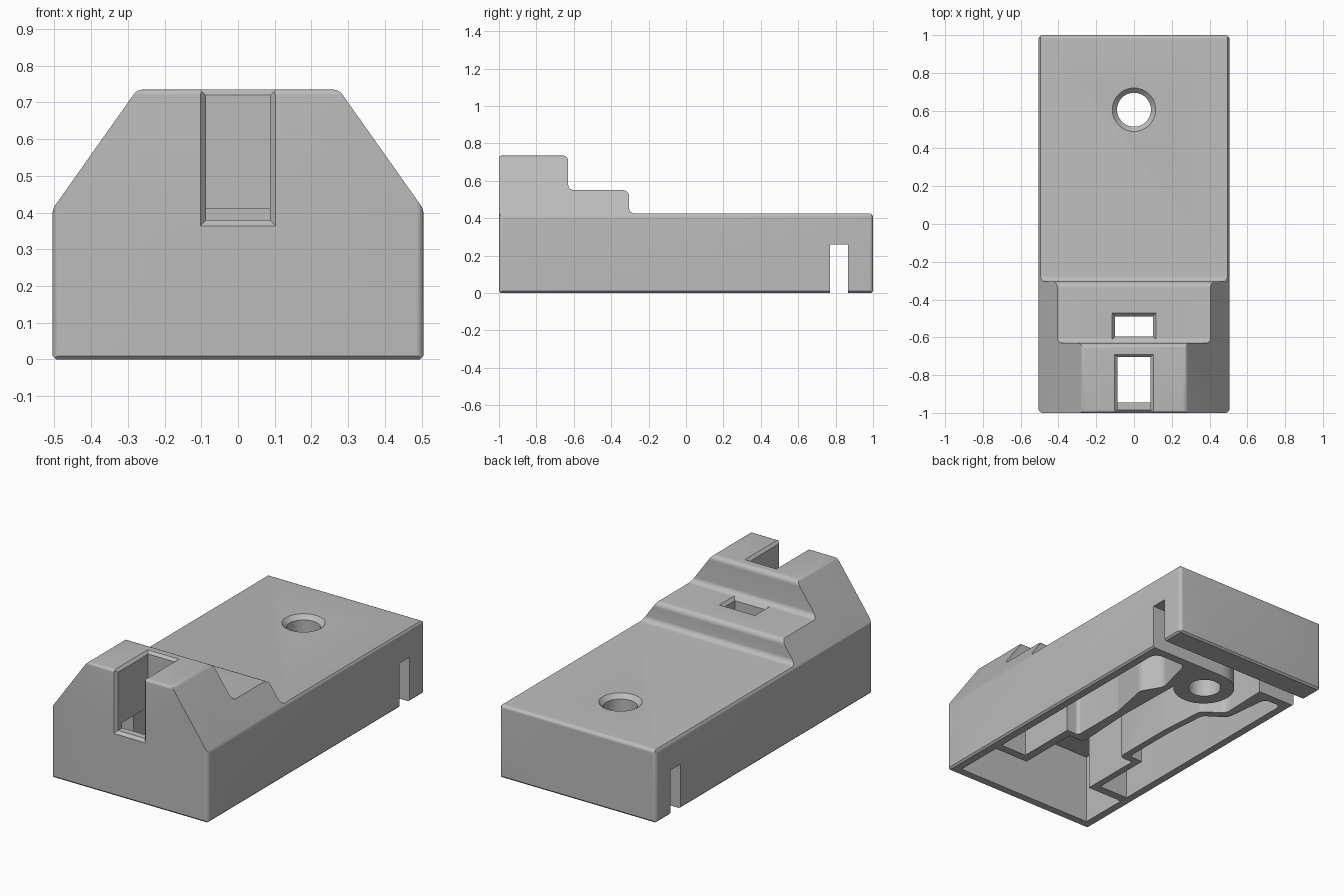
import bpy, bmesh, math
from mathutils import Vector

cube = bpy.data.objects.get("Cube")
if cube:
    bpy.data.objects.remove(cube, do_unlink=True)

AXES = {"x": lambda p, q, t: (t, p, q),
        "y": lambda p, q, t: (p, t, q),
        "z": lambda p, q, t: (p, q, t)}


def rounded(points, steps=5):
    """Fillet each (p, q, radius) corner of a closed polygon."""
    out = []
    for i, (p, q, r) in enumerate(points):
        c = Vector((p, q))
        if r == 0:
            out.append(c)
            continue
        a = (Vector(points[i - 1][:2]) - c).normalized()
        b = (Vector(points[(i + 1) % len(points)][:2]) - c).normalized()
        half = a.angle(b) / 2
        centre = c + (a + b).normalized() * r / math.sin(half)
        u = c + a * r / math.tan(half) - centre
        v = c + b * r / math.tan(half) - centre
        for k in range(steps + 1):
            # Chord points pushed out onto the arc
            out.append(centre + u.lerp(v, k / steps).normalized() * r)
    return out


def loft(name, axis, start, end, t0, t1):
    """Solid between two matching outlines."""
    bm = bmesh.new()
    place = AXES[axis]
    low = [bm.verts.new(place(p[0], p[1], t0)) for p in start]
    high = [bm.verts.new(place(p[0], p[1], t1)) for p in end]
    bm.faces.new(low)
    bm.faces.new(high)
    for i in range(len(low)):
        bm.faces.new((low[i - 1], low[i], high[i], high[i - 1]))
    bmesh.ops.recalc_face_normals(bm, faces=bm.faces)
    mesh = bpy.data.meshes.new(name)
    bm.to_mesh(mesh)
    bm.free()
    obj = bpy.data.objects.new(name, mesh)
    bpy.context.collection.objects.link(obj)
    return obj


def prism(name, axis, outline, t0, t1):
    return loft(name, axis, outline, outline, t0, t1)


def rect(p0, p1, q0, q1):
    return [(p0, q0), (p1, q0), (p1, q1), (p0, q1)]


def circle(y, r, n=48):
    return [(r * math.cos(math.tau * i / n), y + r * math.sin(math.tau * i / n)) for i in range(n)]


def combine(target, tool, operation="DIFFERENCE"):
    mod = target.modifiers.new("cut", "BOOLEAN")
    mod.operation, mod.solver, mod.object = operation, "EXACT", tool
    bpy.context.view_layer.objects.active = target
    bpy.ops.object.modifier_apply(modifier=mod.name)
    bpy.data.objects.remove(tool, do_unlink=True)


# Outer body: stepped side profile crossed with the sloped front and rounded plan
side = [(-0.99, 0, 0), (0.99, 0, 0), (1, 0.01, 0), (1, 0.425, 0.02), (-0.305, 0.425, 0.03),
        (-0.305, 0.55, 0.03), (-0.63, 0.55, 0.03), (-0.63, 0.735, 0.03), (-1, 0.735, 0.015), (-1, 0.01, 0)]
right_half = [(0.495, 0, 0), (0.505, 0.01, 0), (0.505, 0.41, 0.04), (0.275, 0.735, 0.03)]
front = right_half + [(-x, z, r) for x, z, r in reversed(right_half)]
plan = [(x, y, 0.02) for x, y in rect(-0.505, 0.505, -1, 1)]

body = prism("housing", "x", rounded(side), -0.6, 0.6)
combine(body, prism("front_shape", "y", rounded(front), -1.1, 1.1), "INTERSECT")
combine(body, prism("plan_shape", "z", rounded(plan), -0.1, 0.8), "INTERSECT")

# Front room and the two side pockets under the shell
combine(body, prism("front_room", "z", rect(-0.45, 0.45, -0.945, -0.65), -0.1, 0.41))
left_pocket = [(0.45, -0.6, 0), (0.45, 0.72, 0.05), (0.24, 0.72, 0.04), (0.18, 0.47, 0.05),
               (0.25, 0.35, 0.05), (0.2, 0.1, 0.05), (0.2, -0.24, 0.02), (0.28, -0.24, 0), (0.28, -0.6, 0)]
right_pocket = [(-0.45, -0.6, 0), (-0.45, 0.72, 0.03), (-0.34, 0.72, 0.04), (-0.31, 0.44, 0.06),
                (-0.19, 0.36, 0.05), (-0.17, 0.1, 0.05), (-0.17, -0.24, 0.02), (-0.26, -0.24, 0), (-0.26, -0.6, 0)]
for outline in (left_pocket, right_pocket):
    combine(body, prism("pocket", "z", rounded(outline), -0.1, 0.37))

# Central channel bending around the screw boss
channel_path = [(0.23, -0.66, 0), (0.23, -0.28, 0), (0.13, -0.28, 0.03), (0.15, 0.1, 0.05), (0.14, 0.55, 0),
                (0, 0.6, 0), (0, 0.78, 0), (-0.26, 0.78, 0), (-0.27, 0.47, 0.06), (-0.15, 0.39, 0.05),
                (-0.13, 0.1, 0.05), (-0.13, -0.28, 0.03), (-0.22, -0.28, 0), (-0.22, -0.66, 0)]
channel = prism("channel", "z", rounded(channel_path), -0.1, 0.37)
combine(channel, prism("boss", "z", circle(0.6, 0.168), -0.2, 0.5))
combine(body, channel)

# Cross slot near the back
combine(body, prism("cross_slot", "x", rect(0.77, 0.865, -0.1, 0.26), -0.6, 0.6))

# Screw hole with countersink
combine(body, prism("screw_hole", "z", circle(0.605, 0.09), -0.1, 0.6))
combine(body, loft("countersink", "z", circle(0.605, 0.09), circle(0.605, 0.117), 0.4, 0.427))

# Square hole in the middle step
combine(body, prism("step_hole", "z", rect(-0.1, 0.1, -0.595, -0.49), 0.3, 0.6))
combine(body, loft("step_hole_rim", "z", rect(-0.1, 0.1, -0.595, -0.49),
                   rect(-0.117, 0.117, -0.612, -0.47), 0.532, 0.552))

# Open slot in the nose with chamfered rims
combine(body, prism("nose_slot", "z", rect(-0.087, 0.087, -1.1, -0.705), 0.38, 0.8))
combine(body, loft("nose_front_rim", "y", rect(-0.103, 0.103, 0.363, 0.9),
                   rect(-0.087, 0.087, 0.38, 0.9), -1.001, -0.984))
combine(body, loft("nose_top_rim", "z", rect(-0.087, 0.087, -1.1, -0.705),
                   rect(-0.103, 0.103, -1.1, -0.689), 0.72, 0.736))

# Plain grey plastic
grey = bpy.data.materials.new("grey_plastic")
grey.use_nodes = True
colour = (0.5, 0.5, 0.5, 1)
grey.diffuse_color = colour
grey.node_tree.nodes["Principled BSDF"].inputs["Base Color"].default_value = colour
body.data.materials.clear()
body.data.materials.append(grey)

bpy.ops.object.select_all(action="DESELECT")
body.select_set(True)
bpy.context.view_layer.objects.active = body
bpy.ops.object.shade_smooth_by_angle(angle=math.radians(30))
